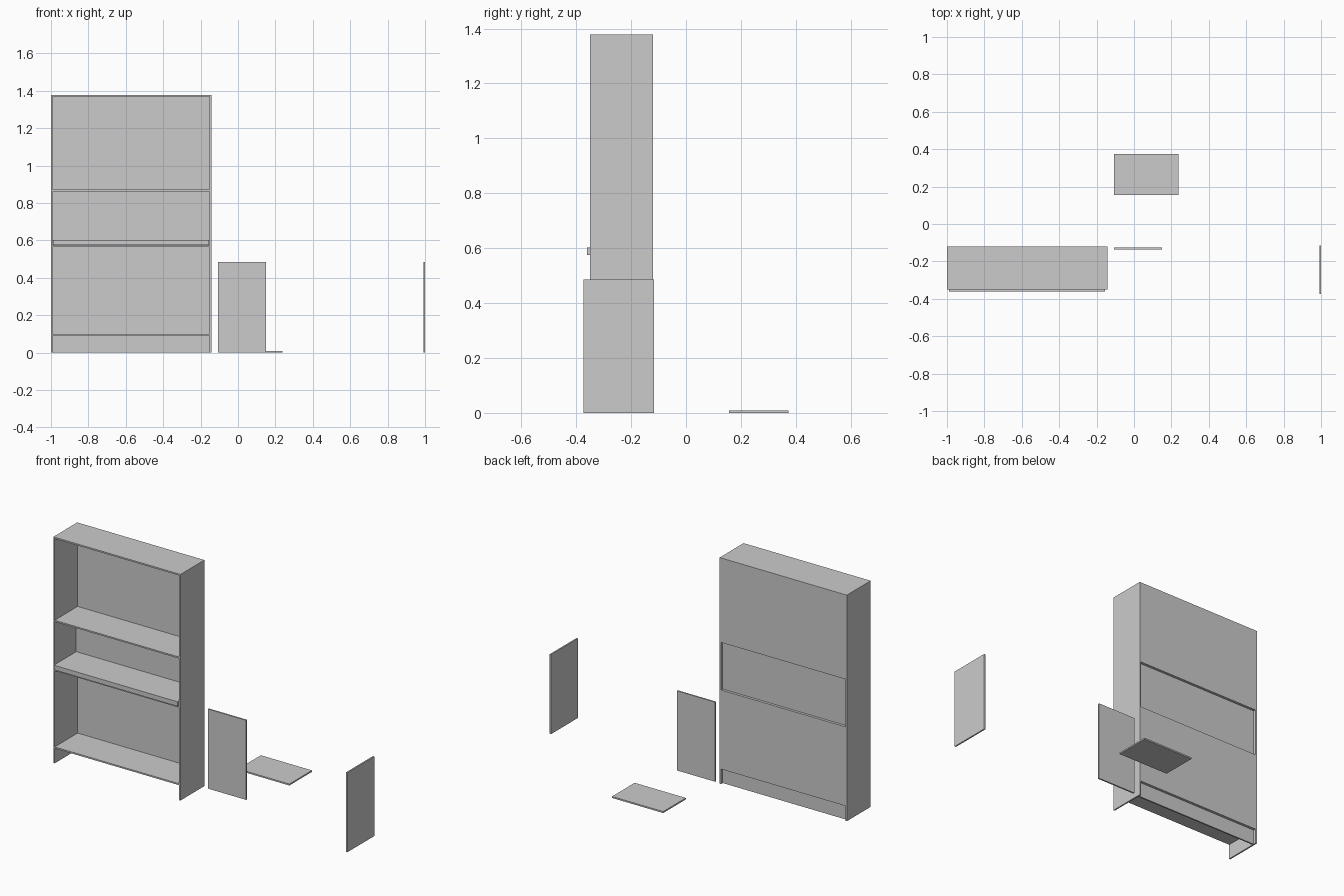
import bpy

if "Cube" in bpy.data.objects:
    bpy.data.objects.remove(bpy.data.objects["Cube"])

T = 0.009               # board thickness
XL, XR = -1.0, -0.143   # bookcase width
YF, YB = -0.35, -0.12   # bookcase front and back
H = 1.378               # bookcase height


def board(name, x0, x1, y0, y1, z0, z1):
    """Axis-aligned board between two corners."""
    bpy.ops.mesh.primitive_cube_add(
        size=1, location=((x0 + x1) / 2, (y0 + y1) / 2, (z0 + z1) / 2))
    ob = bpy.context.object
    ob.name = name
    ob.scale = (x1 - x0, y1 - y0, z1 - z0)
    bpy.ops.object.transform_apply(location=False, rotation=False, scale=True)
    return ob


# Side walls and top
board("left_side", XL, XL + T, YF, YB, 0, H)
board("right_side", XR - T, XR, YF, YB, 0, H)
IL, IR = XL + T, XR - T
board("top_panel", IL, IR, YF, YB, H - T, H)

# Fixed shelves, given by their underside height
shelves = {"bottom_shelf": 0.091, "middle_shelf": 0.564, "upper_shelf": 0.863}
for name, z in shelves.items():
    board(name, IL, IR, YF, YB, z, z + T)

# Flush back panels
board("upper_back", IL, IR, YB - T, YB, 0.863 + T, H - T)
board("lower_back", IL, IR, YB - T, YB, 0.091 + T, 0.564)

# Recessed back panel and rear plinth
RB = YB - 0.016
board("middle_back", IL, IR, RB - T, RB, 0.564 + T, 0.863)
board("plinth", IL, IR, RB - T, RB, 0, 0.091)

# Thick pull-out board, projecting slightly at the front
board("pull_out_board", IL + 0.002, IR - 0.002, -0.361, RB - T, 0.575, 0.603)

# Loose boards beside the bookcase
board("loose_front_panel", -0.108, 0.15, -0.135, -0.126, 0, 0.485)
board("loose_shelf", -0.108, 0.237, 0.156, 0.374, 0, T)
board("loose_side_panel", 1 - T, 1.0, -0.374, -0.116, 0, 0.485)
